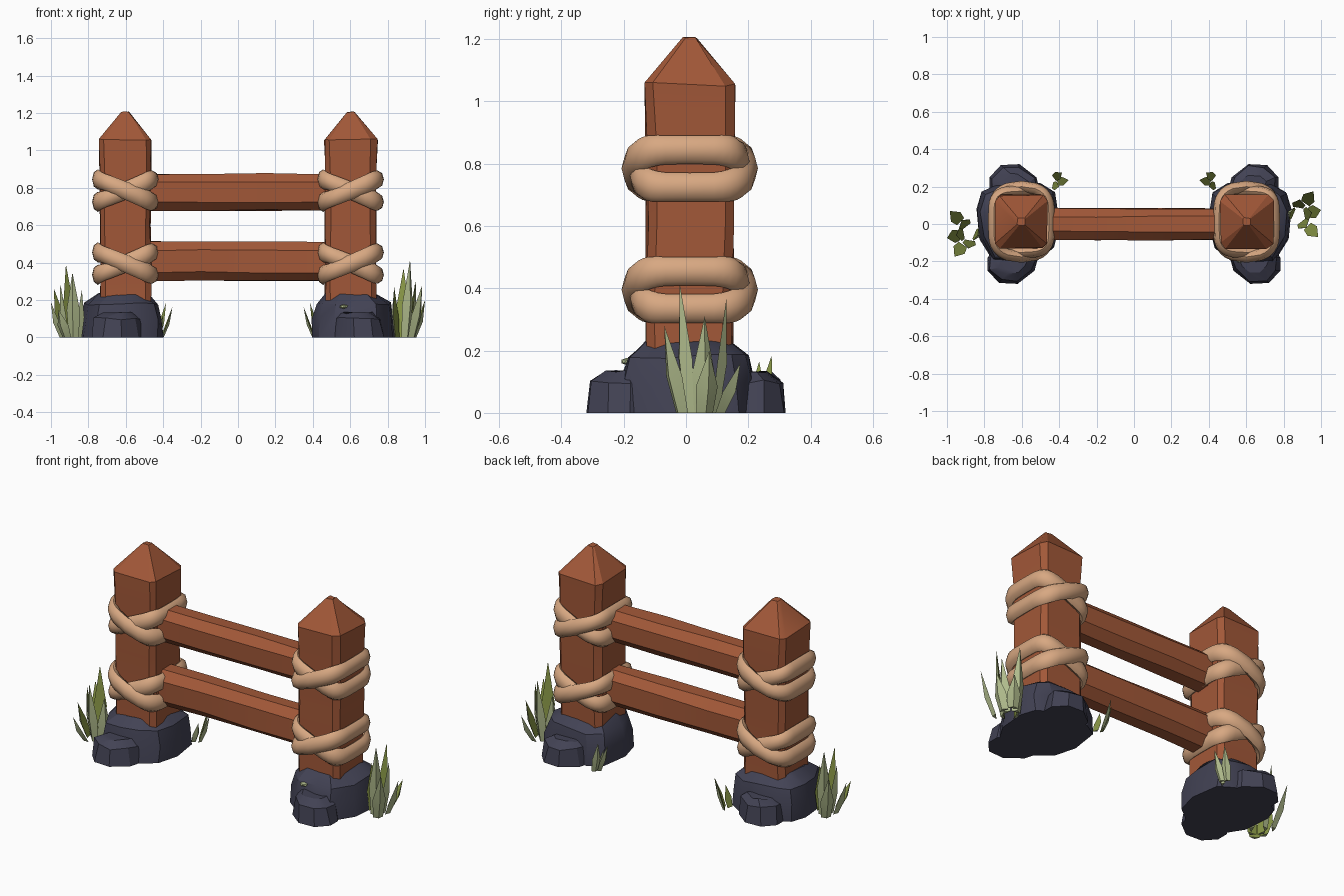
import bpy, bmesh, math, random
from mathutils import Vector

if "Cube" in bpy.data.objects:
    bpy.data.objects.remove(bpy.data.objects["Cube"])

random.seed(4)


def srgb(r, g, b):
    lin = lambda c: ((c / 255 + 0.055) / 1.055) ** 2.4 if c > 10 else c / 255 / 12.92
    return (lin(r), lin(g), lin(b), 1)


def material(name, rgb):
    m = bpy.data.materials.new(name)
    m.diffuse_color = srgb(*rgb)
    m.use_nodes = True
    m.node_tree.nodes["Principled BSDF"].inputs["Base Color"].default_value = m.diffuse_color
    return m


WOOD = material("reddish wood", (162, 88, 56))
ROPE = material("tan rope", (216, 168, 130))
ROCK = material("dark slate", (66, 66, 84))
LIGHT = material("pale grass", (176, 187, 140))
OLIVE = material("olive grass", (136, 150, 70))


def finish(bm, name, mats, angle):
    bmesh.ops.recalc_face_normals(bm, faces=bm.faces)
    me = bpy.data.meshes.new(name)
    bm.to_mesh(me)
    bm.free()
    for m in mats:
        me.materials.append(m)
    for p in me.polygons:
        p.use_smooth = True
    me.set_sharp_from_angle(angle=math.radians(angle))
    ob = bpy.data.objects.new(name, me)
    bpy.context.collection.objects.link(ob)
    return ob


def loft(name, rings, mat, angle=35, closed=False):
    """Skin equal-sized rings; cap the ends, or join last to first if closed."""
    bm = bmesh.new()
    vs = [[bm.verts.new(p) for p in r] for r in rings]
    n = len(vs[0])
    for i in range(len(vs) if closed else len(vs) - 1):
        a, b = vs[i], vs[(i + 1) % len(vs)]
        for j in range(n):
            k = (j + 1) % n
            bm.faces.new((a[j], a[k], b[k], b[j]))
    if not closed:
        bm.faces.new(vs[0])
        bm.faces.new(vs[-1])
    return finish(bm, name, [mat], angle)


def octagon(hx, hy, c):
    return [(hx, -hy + c), (hx, hy - c), (hx - c, hy), (-hx + c, hy),
            (-hx, hy - c), (-hx, -hy + c), (-hx + c, -hy), (hx - c, -hy)]


def jit(a):
    return random.uniform(-a, a)


PX, PY = 0.602, 0.012


# Square posts with chamfered corners and a blunt pointed top
def post(name, s):
    rings = []
    for z, k in ((0.05, 0.97), (0.35, 0.96), (0.6, 0.95), (0.85, 0.97),
                 (1.055, 1.0), (1.205, 0.14)):
        j = 0.006 if z < 1.1 else 0.003
        rings.append([(s * PX + x * k + jit(j), PY + y * k + jit(j), z + jit(j))
                      for x, y in octagon(0.142, 0.144, 0.03)])
    loft(name, rings, WOOD, 28)


# Chamfered rails running between the posts
def rail(name, z0, hz):
    rings = []
    for x in (-0.56, -0.2, 0.15, 0.56):
        rings.append([(x, y + jit(0.005), z0 + z + jit(0.005))
                      for y, z in octagon(0.083, hz, 0.045)])
    loft(name, rings, WOOD, 28)


# One tilted rope loop; it bulges where it passes over its partner
def rope(name, s, z0, tilt, over):
    rings, n = [], 32
    path = []
    for i in range(n):
        t = 2 * math.pi * i / n
        c, d = math.cos(t), math.sin(t)
        x = 0.147 * math.copysign(abs(c) ** 0.42, c)
        y = 0.152 * math.copysign(abs(d) ** 0.42, d)
        bump = max(0, 1 - (x / 0.14) ** 2)
        y += math.copysign((0.036 if d * over > 0 else 0.012) * bump, d)
        path.append(Vector((x, y, tilt * x / 0.147)))
    for i, p in enumerate(path):
        tan = path[(i + 1) % n] - path[i - 1]
        nor = Vector((tan.y, -tan.x, 0)).normalized()
        h = 0.05 - 0.004 * math.cos(6 * math.pi * i / n)
        ring = []
        for k in range(8):
            a = 2 * math.pi * k / 8
            q = p + nor * (0.031 * math.cos(a)) + Vector((0, 0, h * math.sin(a)))
            ring.append(q + Vector((s * PX, PY, z0)))
        rings.append(ring)
    loft(name, rings, ROPE, 60, closed=True)


# Rocks: a main boulder with a low lump in front and behind
MAIN = [(.24, .08), (.21, .17), (.14, .21), (.02, .22), (-.1, .22), (-.18, .17),
        (-.205, .0), (-.17, -.13), (-.08, -.2), (.05, -.21), (.15, -.2), (.225, -.08)]
LUMP = [(.15, -.02), (.15, .05), (.09, .115), (-.01, .12), (-.1, .05), (-.13, -.06),
        (0, -.12), (.1, -.1)]


def rock(name, s, outline, cx, cy, flip, levels):
    rings = [[(s * (PX + cx + u * k + (jit(.01) if z else 0)),
               cy + flip * v * k + (jit(.008) if z else 0), z + (jit(.008) if z else 0))
              for u, v in outline] for z, k in levels]
    loft(name, rings, ROCK, 32)


# Grass: folded blades, pale outside and olive inside
def tuft(name, centre, blades, width, sx=1, sy=1, sz=1):
    bm = bmesh.new()
    for tx, ty, tz in blades:
        tip = Vector((tx * sx, ty * sy, tz * sz))
        c = Vector((centre[0] * sx, centre[1] * sy, 0))
        out = Vector((tip.x - c.x, tip.y - c.y, 0))
        base = c + out * 0.5
        mid = c + out * 0.72 + Vector((0, 0, tip.z * 0.42))
        o = out.normalized()
        side = Vector((-o.y, o.x, 0))
        rows = [[bm.verts.new(p + side * w), bm.verts.new(p + o * w * 0.7),
                 bm.verts.new(p - side * w)]
                for p, w in ((base, width * 0.75), (mid, width))]
        top = bm.verts.new(tip)
        bm.faces.new(rows[0])
        for j in range(3):
            k = (j + 1) % 3
            for f in (bm.faces.new((rows[0][j], rows[0][k], rows[1][k], rows[1][j])),
                      bm.faces.new((rows[1][j], rows[1][k], top))):
                f.material_index = 1 if j == 2 else 0
    return finish(bm, name, [LIGHT, OLIVE], 25)


BIG = [(.92, -.02, .415), (.885, .13, .37), (.985, -.07, .28), (.96, .175, .16),
       (1.0, .075, .2), (.835, .06, .27), (.95, .06, .31)]
SMALL = [(.35, .235, .165), (.385, .275, .185), (.40, .2, .12)]

for s, side in ((-1, "left"), (1, "right")):
    post(side + "_post", s)
    for z, lvl in ((0.785, "upper"), (0.395, "lower")):
        rope(f"{side}_{lvl}_rope_a", s, z, 0.06, -s)
        rope(f"{side}_{lvl}_rope_b", s, z, -0.06, s)
    rock(side + "_rock", s, MAIN, 0, 0, 1,
         ((0, 1), (0.1, 0.98), (0.18, 0.89), (0.232, 0.62)))
    low = ((0, 1), (0.1, 0.88), (0.13, 0.55))
    rock(side + "_front_rock", s, LUMP, 0.03, -0.2, -1, low)
    rock(side + "_back_rock", s, LUMP, 0.02, 0.2, 1, low)
    tuft(side + "_outer_grass", (.87, .045), BIG, 0.036, s, s, 1 if s > 0 else 0.94)
    tuft(side + "_back_grass", (.47, .215), SMALL, 0.024, s, 1)

rail("upper_rail", 0.777, 0.098)
rail("lower_rail", 0.406, 0.104)

# Small grass fleck poking out of the right rock
bm = bmesh.new()
bmesh.ops.create_icosphere(bm, subdivisions=1, radius=1)
for v in bm.verts:
    v.co = Vector((0.565 + v.co.x * 0.025, -0.19 + v.co.y * 0.02, 0.165 + v.co.z * 0.012))
finish(bm, "grass_fleck", [LIGHT], 30)
